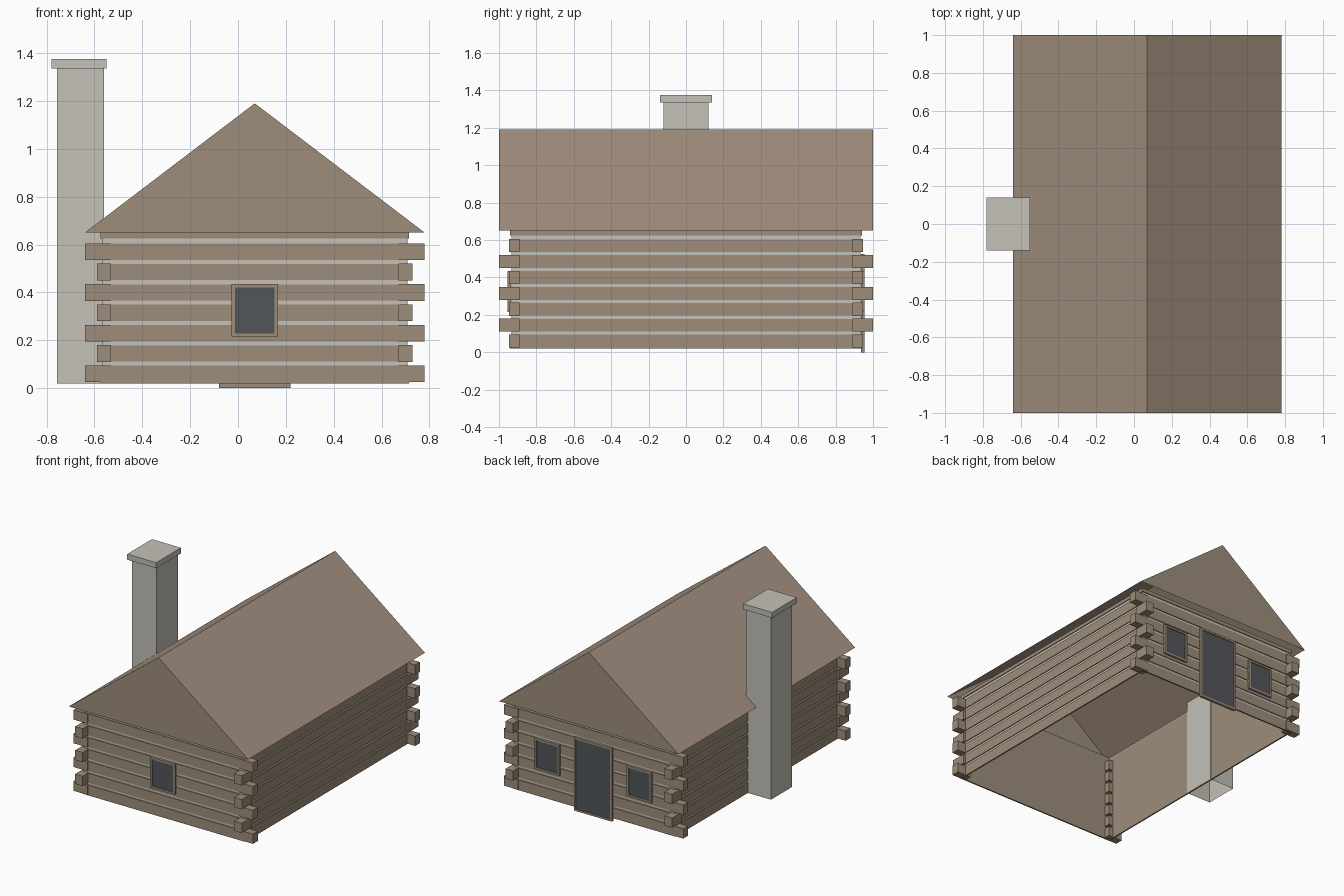
import bpy
import bmesh
from mathutils import Vector

if "Cube" in bpy.data.objects:
    bpy.data.objects.remove(bpy.data.objects["Cube"], do_unlink=True)


def material(name, rgb):
    m = bpy.data.materials.new(name)
    m.use_nodes = True
    m.diffuse_color = (*rgb, 1)
    m.node_tree.nodes["Principled BSDF"].inputs["Base Color"].default_value = (*rgb, 1)
    return m


WOOD = material("wood brown", (0.342, 0.270, 0.198))
ROOF = material("roof brown", (0.366, 0.279, 0.212))
STONE = material("stone grey", (0.552, 0.533, 0.474))
GLASS = material("dark slate", (0.084, 0.093, 0.102))


def add_box(bm, lo, hi):
    """Axis-aligned box between two corners; returns its faces."""
    lo, hi = Vector(lo), Vector(hi)
    verts = bmesh.ops.create_cube(bm, size=1)["verts"]
    for v in verts:
        v.co = (lo + hi) / 2 + v.co * (hi - lo)
    return list({f for v in verts for f in v.link_faces})


def finish(bm, name, *mats):
    me = bpy.data.meshes.new(name)
    bm.to_mesh(me)
    bm.free()
    for m in mats:
        me.materials.append(m)
    ob = bpy.data.objects.new(name, me)
    bpy.context.collection.objects.link(ob)
    return ob


# Main measures: house centre line, wall half sizes, heights
CX, HX, HY = 0.07, 0.645, 0.94
BASE, EAVE, RIDGE = 0.02, 0.65, 1.19
PITCH, FIRST, HALF = 0.085, 0.06, 0.034
ROWS = 7


def ring(bm, inset, thick, z0, z1):
    """Four thin wall strips around the house."""
    x, y = HX - inset, HY - inset
    for s in (-1, 1):
        add_box(bm, (CX - x, s * y, z0), (CX + x, s * (y - thick), z1))
        add_box(bm, (CX + s * x, thick - y, z0), (CX + s * (x - thick), y - thick, z1))


# Logs, with the lowest and highest courses meeting the base and eaves
bm = bmesh.new()
for i in range(ROWS):
    z = FIRST + PITCH * i
    ring(bm, 0, 0.008, BASE if i == 0 else z - HALF, z + HALF)
ring(bm, 0, 0.008, FIRST + PITCH * ROWS - HALF + 0.004, EAVE)
finish(bm, "wall_logs", WOOD)

# Mortar between the logs and the wooden lining inside
bm = bmesh.new()
ring(bm, 0.006, 0.002, BASE + 0.002, EAVE)
finish(bm, "mortar", STONE)
bm = bmesh.new()
ring(bm, 0.008, 0.002, BASE, EAVE)
finish(bm, "wall_lining", WOOD)

# Interlocking log ends at the corners
bm = bmesh.new()
for i in range(ROWS):
    z = FIRST + PITCH * i
    ex, ey = (0.71, 0.945) if i % 2 == 0 else (0.66, 1.0)
    for sx in (-1, 1):
        for sy in (-1, 1):
            add_box(bm, (CX + sx * 0.60, sy * 0.89, z - HALF - 0.001),
                    (CX + sx * ex, sy * ey, z + HALF + 0.001))
bmesh.ops.recalc_face_normals(bm, faces=bm.faces)
finish(bm, "corner_log_ends", WOOD)

# Open roof shell: two slopes and two gables
bm = bmesh.new()
ends = []
for y in (-1, 1):
    ends.append([bm.verts.new(p) for p in
                 ((CX - 0.71, y, EAVE), (CX, y, RIDGE), (CX + 0.71, y, EAVE))])
front, back = ends
bm.faces.new(front)
bm.faces.new(back)
for k in (0, 1):
    bm.faces.new((front[k], front[k + 1], back[k + 1], back[k]))
bmesh.ops.recalc_face_normals(bm, faces=bm.faces)
bm.normal_update()
if max(bm.faces, key=lambda f: f.normal.z).normal.z <= 0:
    bmesh.ops.reverse_faces(bm, faces=bm.faces)
for f in bm.faces:
    f.material_index = 1 if len(f.verts) == 3 else 0
finish(bm, "roof", ROOF, WOOD)

# Chimney shaft, open below, with its cap
bm = bmesh.new()
add_box(bm, (-0.757, -0.12, BASE), (-0.56, 0.12, 1.335))
bm.normal_update()
bottom = [f for f in bm.faces if f.normal.z < -0.5]
bmesh.ops.delete(bm, geom=bottom, context="FACES")
finish(bm, "chimney_shaft", STONE)
bm = bmesh.new()
add_box(bm, (-0.78, -0.14, 1.335), (-0.55, 0.14, 1.375))
finish(bm, "chimney_cap", STONE)


def opening(name, x, side, width, z0, z1):
    """Framed panel on the front (-1) or back (+1) wall."""
    bm = bmesh.new()
    ya, yb = sorted((side * (HY - 0.004), side * (HY + 0.014)))
    add_box(bm, (x - width / 2, ya, z0), (x + width / 2, yb, z1))
    bm.normal_update()
    face = next(f for f in bm.faces if f.normal.y * side > 0.5)
    bmesh.ops.inset_region(bm, faces=[face], thickness=0.02, depth=0)
    for f in bmesh.ops.extrude_discrete_faces(bm, faces=[face])["faces"]:
        f.material_index = 1
        for v in f.verts:
            v.co.y -= side * 0.006
    finish(bm, name, WOOD, GLASS)


# Windows and door
opening("front_window", CX, -1, 0.195, 0.215, 0.435)
opening("back_left_window", CX + 0.365, 1, 0.195, 0.215, 0.435)
opening("back_right_window", CX - 0.365, 1, 0.195, 0.215, 0.435)
opening("back_door", CX, 1, 0.30, 0.0, 0.525)
